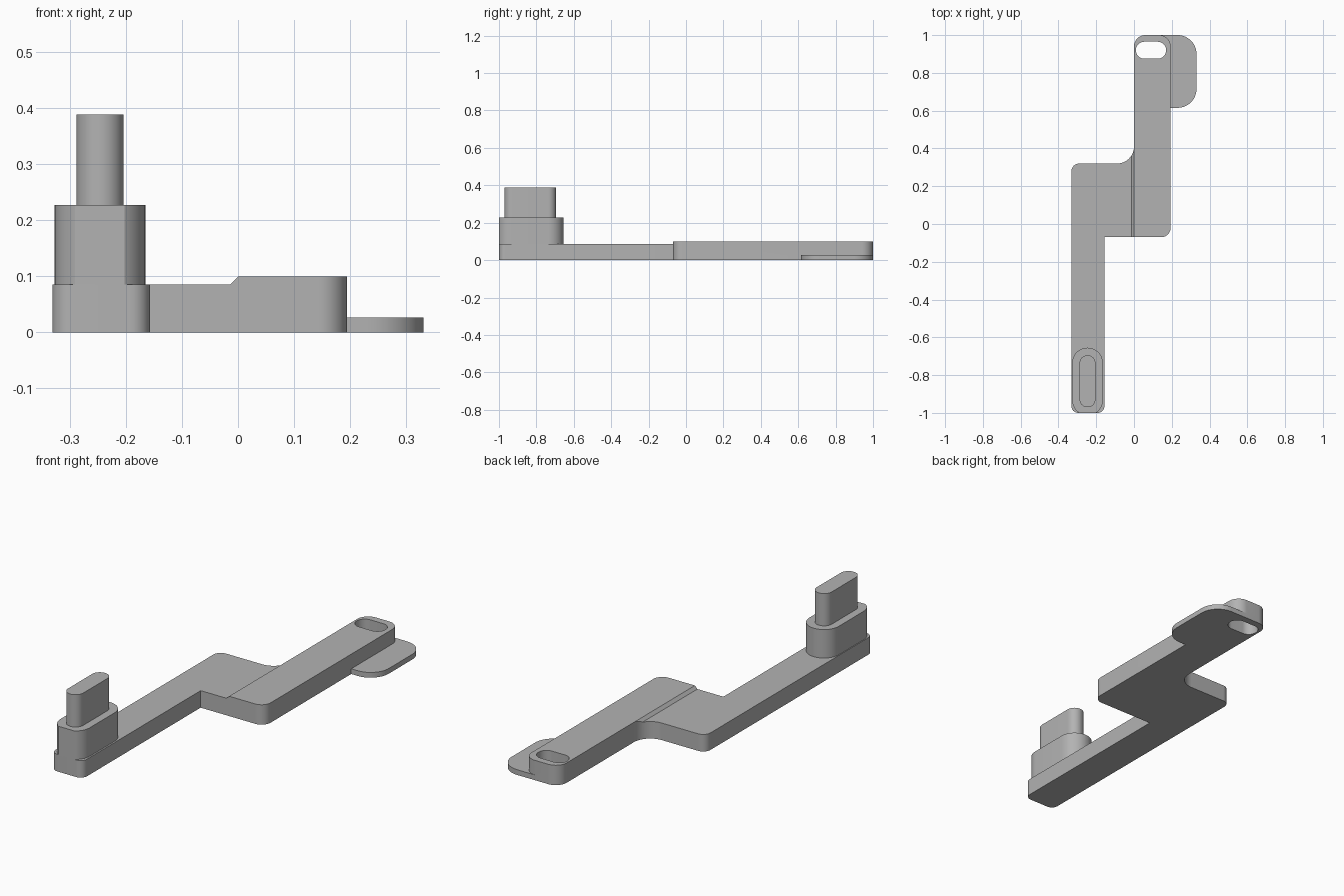
import bpy, bmesh, math
from mathutils import Vector

cube = bpy.data.objects.get("Cube")
if cube:
    bpy.data.objects.remove(cube, do_unlink=True)

grey = bpy.data.materials.new("plain grey")
grey.use_nodes = True
colour = (0.45, 0.45, 0.45, 1)
grey.diffuse_color = colour
grey.node_tree.nodes["Principled BSDF"].inputs["Base Color"].default_value = colour


def rounded(corners, steps=12):
    """Outline from (x, y, radius) corners; works for convex and concave turns."""
    points = []
    for i, (x, y, r) in enumerate(corners):
        p = Vector((x, y))
        if r == 0:
            points.append(p)
            continue
        before = (Vector(corners[i - 1][:2]) - p).normalized()
        after = (Vector(corners[(i + 1) % len(corners)][:2]) - p).normalized()
        centre = p + (before + after) * r
        for k in range(steps + 1):
            t = math.pi / 2 * k / steps
            points.append(centre - after * r * math.cos(t) - before * r * math.sin(t))
    return points


def box_outline(x0, x1, y0, y1, r):
    return rounded([(x0, y0, r), (x1, y0, r), (x1, y1, r), (x0, y1, r)])


def prism(name, points, z0, z1, front=None):
    """Extrude an outline upward, trimmed flat at y = front if given."""
    bm = bmesh.new()
    bm.faces.new([bm.verts.new((p[0], p[1], z0)) for p in points])
    if front is not None:
        bmesh.ops.bisect_plane(bm, geom=bm.verts[:] + bm.edges[:] + bm.faces[:],
                               plane_co=(0, front, 0), plane_no=(0, 1, 0), clear_inner=True)
    top = bmesh.ops.extrude_face_region(bm, geom=bm.faces[:])["geom"]
    bmesh.ops.translate(bm, vec=(0, 0, z1 - z0),
                        verts=[g for g in top if isinstance(g, bmesh.types.BMVert)])
    bmesh.ops.recalc_face_normals(bm, faces=bm.faces[:])
    mesh = bpy.data.meshes.new(name)
    bm.to_mesh(mesh)
    bm.free()
    mesh.materials.append(grey)
    obj = bpy.data.objects.new(name, mesh)
    bpy.context.collection.objects.link(obj)
    return obj


def combine(target, tool, operation):
    mod = target.modifiers.new(operation.lower(), 'BOOLEAN')
    mod.operation, mod.object, mod.solver = operation, tool, 'EXACT'
    bpy.context.view_layer.objects.active = target
    bpy.ops.object.modifier_apply(modifier=mod.name)
    bpy.data.objects.remove(tool, do_unlink=True)


# Stepped arm
arm = prism("stepped_arm", rounded([
    (-0.331, -1, 0.035), (-0.157, -1, 0.035), (-0.157, -0.07, 0), (0.194, -0.07, 0.05),
    (0.194, 1, 0.06), (0, 1, 0.06), (0, 0.32, 0.09), (-0.331, 0.32, 0.04)]), 0, 0.099)

# Lower the front half, with a sloped step up to the rear half
step = prism("step_cutter", [(-0.5, 0.085), (-0.014, 0.085), (0.001, 0.1), (0.001, 0.2), (-0.5, 0.2)],
             -1.2, 1.2)
for v in step.data.vertices:
    v.co = (v.co.x, -v.co.z, v.co.y)
combine(arm, step, 'DIFFERENCE')

# Thin side flange
flange = prism("side_flange", rounded([
    (0.12, 0.615, 0), (0.331, 0.615, 0.1), (0.331, 1, 0.1), (0.12, 1, 0)]), 0, 0.026)
combine(arm, flange, 'UNION')

# Slot through the rear end
slot = prism("slot_cutter", box_outline(0.01, 0.17, 0.875, 0.965, 0.0445), -0.1, 0.2)
combine(arm, slot, 'DIFFERENCE')

# Block and post at the front end
block = prism("post_base", box_outline(-0.327, -0.165, -1.013, -0.655, 0.0805), 0.08, 0.227, front=-1)
post = prism("post", box_outline(-0.288, -0.204, -0.97, -0.695, 0.0415), 0.22, 0.388)

bpy.ops.object.select_all(action='DESELECT')
for obj in (arm, block, post):
    obj.select_set(True)
bpy.context.view_layer.objects.active = arm
bpy.ops.object.shade_smooth_by_angle(angle=math.radians(30))
